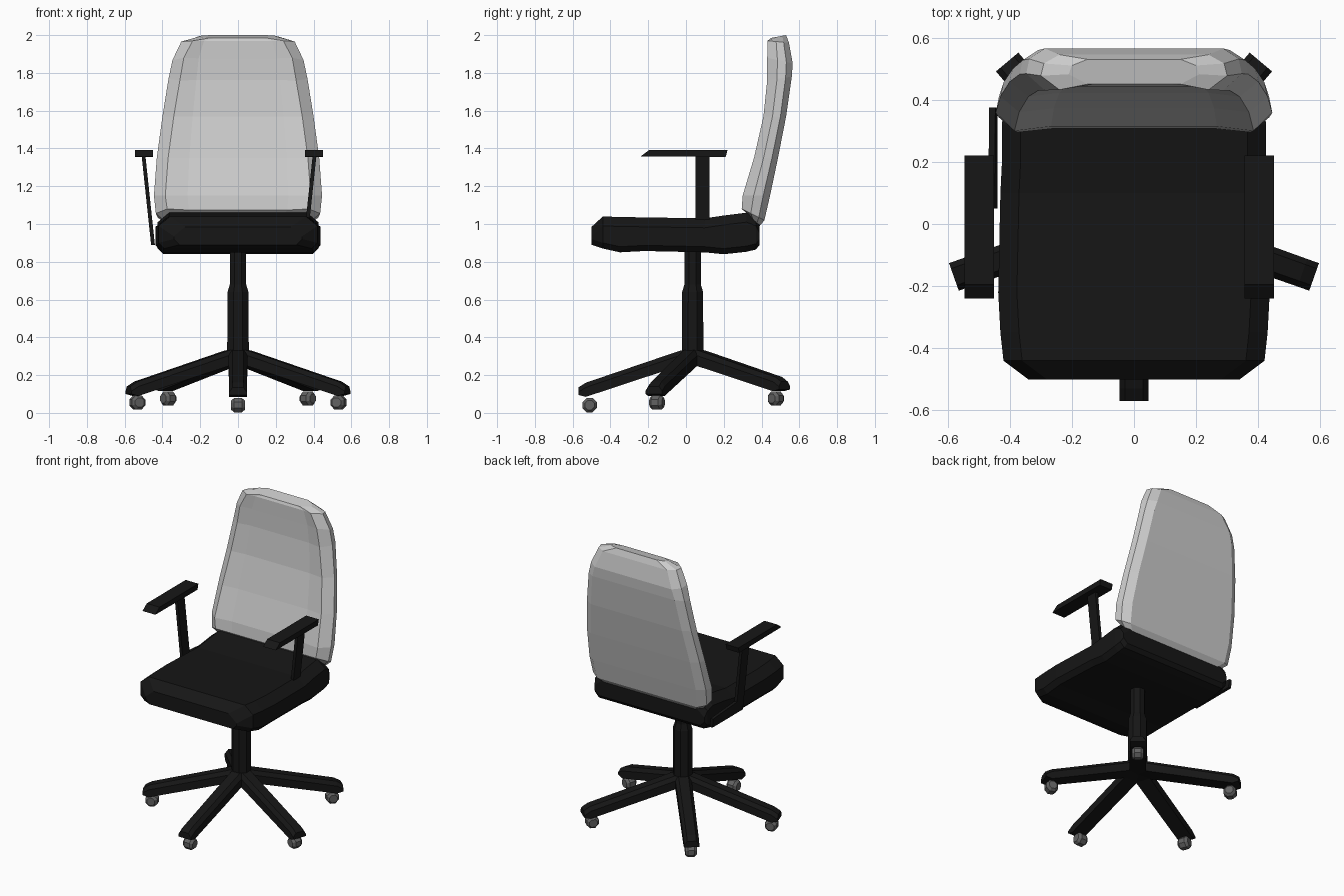
import bpy, bmesh
from math import sin, cos, radians, pi

if "Cube" in bpy.data.objects:
    bpy.data.objects.remove(bpy.data.objects["Cube"])


def material(name, v):
    m = bpy.data.materials.new(name)
    m.diffuse_color = (v, v, v, 1)
    m.use_nodes = True
    m.node_tree.nodes["Principled BSDF"].inputs["Base Color"].default_value = m.diffuse_color
    return m


BLACK = material("black plastic", 0.008)
DARK = material("dark grey rubber", 0.12)


def loft(name, sections, mat=None):
    """Skin a list of closed sections that share a point count and cap the ends."""
    bm = bmesh.new()
    rings = [[bm.verts.new(p) for p in s] for s in sections]
    n = len(rings[0])
    for a, b in zip(rings, rings[1:]):
        for i in range(n):
            j = (i + 1) % n
            bm.faces.new((a[i], a[j], b[j], b[i]))
    bm.faces.new(rings[0])
    bm.faces.new(rings[-1])
    bmesh.ops.recalc_face_normals(bm, faces=bm.faces)
    me = bpy.data.meshes.new(name)
    bm.to_mesh(me)
    bm.free()
    ob = bpy.data.objects.new(name, me)
    bpy.context.collection.objects.link(ob)
    if mat:
        me.materials.append(mat)
    return ob


def symmetric(half):
    """Complete a half outline (u, v) by mirroring it in u."""
    return half + [(-u, v) for u, v in reversed(half)]


# Seat cushion: (y, half width, top, bottom)
seat = [(-.50, .34, .985, .89), (-.44, .42, 1.04, .87), (-.35, .43, 1.037, .85),
        (-.22, .437, 1.035, .857), (.10, .43, 1.03, .85), (.20, .425, 1.045, .84),
        (.32, .425, 1.06, .853), (.37, .42, 1.04, .865), (.39, .41, 1.0, .89)]
loft("seat", [[(x, y, z) for x, z in symmetric(
    [(w - .06, t), (w, t - .05), (w, b + .03), (w - .03, b)])]
    for y, w, t, b in seat], BLACK)

# Backrest: (front y, front z, back y, back z, half width)
back = [(.33, 1.05, .39, .99, .40), (.295, 1.08, .415, 1.02, .435),
        (.30, 1.15, .445, 1.15, .445), (.36, 1.35, .487, 1.35, .43),
        (.41, 1.57, .53, 1.57, .40), (.43, 1.76, .56, 1.78, .368),
        (.43, 1.88, .565, 1.85, .347), (.432, 1.97, .545, 1.96, .30),
        (.45, 1.985, .53, 2.0, .21)]
rings = []
for i, (yf, zf, yb, zb, w) in enumerate(back):
    dish = .1 if 0 < i < len(back) - 1 else 0
    half = [(w * .6, dish), (w - .06, 0), (w, .4), (w - .01, .75), (w - .06, 1)]
    rings.append([(x, yf + (yb - yf) * t, zf + (zb - zf) * t) for x, t in symmetric(half)])
loft("backrest", rings)

# Armrests: tilted L-shaped support plate and pad, mirrored about x = -0.0475
support = [(.05, .89), (.375, .89), (.375, .95), (.125, .97), (.125, 1.37), (.05, 1.37)]
pad = [(-.24, 1.358), (-.195, 1.392), (.22, 1.392), (.21, 1.355)]
for side, label in ((-1, "left"), (1, "right")):
    def arm_x(d):
        return -.0475 + side * d
    loft(label + "_arm_support",
         [[(arm_x(.4025 + .05 * (z - .89) / .47 + o), y, z) for y, z in support]
          for o in (-.01, .01)], BLACK)
    loft(label + "_arm_pad",
         [[(arm_x(d), y, z) for y, z in pad] for d in (.4025, .4975)], BLACK)

# Gas column: (height, radius)
CY = .035
column = [(.26, .05), (.31, .062), (.64, .06), (.68, .047), (.87, .047)]
loft("column", [[(r * cos(k * pi / 4 + pi / 8), CY + r * sin(k * pi / 4 + pi / 8), z)
                 for k in range(8)] for z, r in column], BLACK)

# Five legs with casters: (angle, length, tip lift, caster distance, caster height)
legs = [(-90, .605, 0, .545, .041), (-19.5, .615, .005, .565, .055),
        (199.5, .615, .005, .565, .055), (50, .635, .03, .575, .076),
        (130, .635, .03, .575, .076)]
for n, (ang, length, lift, reach, cz) in enumerate(legs, 1):
    c, s = cos(radians(ang)), sin(radians(ang))

    def place(r, t, z):
        return (c * r - s * t, CY + s * r + c * t, z)

    # (distance, half width, top, bottom)
    spine = [(0, .05, .34, .26), (.065, .05, .33, .25),
             (length - .04, .047, .16 + lift, .085 + lift),
             (length, .047, .135 + lift, .095 + lift)]
    loft(f"leg_{n}", [[place(r, t, z) for t, z in symmetric(
        [(w * .6, top), (w, top - .025), (w, bot)])] for r, w, top, bot in spine], BLACK)

    # Caster wheel with bevelled rims
    wheel = [(-.036, .027), (-.02, .041), (.02, .041), (.036, .027)]
    loft(f"caster_{n}", [[place(reach + q * cos(k * pi / 4 + pi / 8), t,
                                cz + q * sin(k * pi / 4 + pi / 8))
                          for k in range(8)] for t, q in wheel], DARK)
